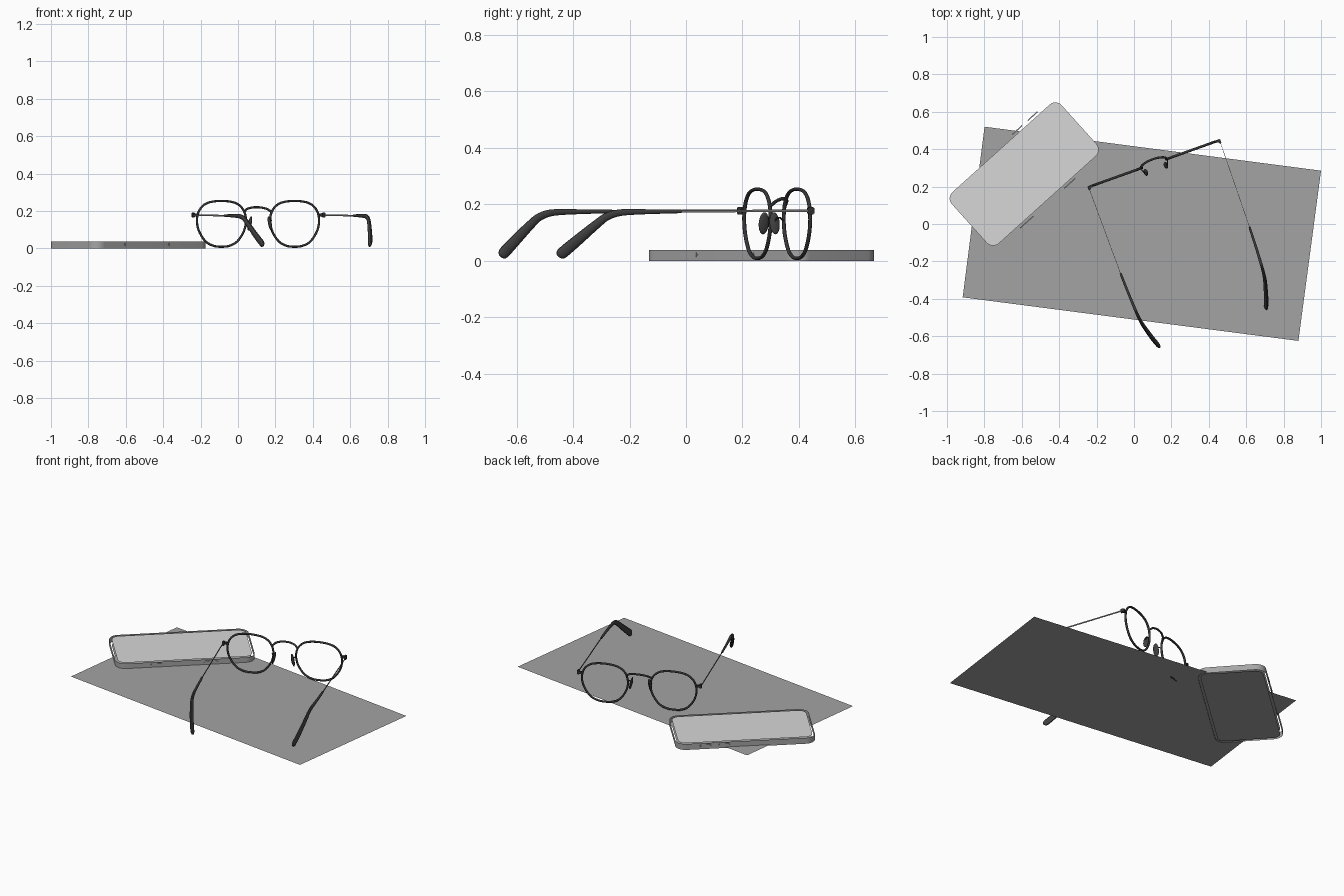
import bpy, bmesh, math
from mathutils import Vector, Matrix

if "Cube" in bpy.data.objects:
    bpy.data.objects.remove(bpy.data.objects["Cube"])


def material(name, r, g=None, b=None):
    m = bpy.data.materials.new(name)
    m.diffuse_color = (r, g or r, b or r, 1)
    m.use_nodes = True
    m.node_tree.nodes["Principled BSDF"].inputs["Base Color"].default_value = m.diffuse_color
    return m


FRAME = material("dark_frame", 0.035)
TIP = material("dark_tip", 0.05)
WIRE = material("wire_grey", 0.18)
SHEET = material("sheet_grey", 0.37)
BODY = material("phone_body_grey", 0.38)
SCREEN = material("screen_light_grey", 0.68)

GLASSES = Matrix.Translation((0.107, 0.323, 0)) @ Matrix.Rotation(math.radians(19.7), 4, 'Z')
PHONE = Matrix.Translation((-0.587, 0.267, 0)) @ Matrix.Rotation(math.radians(42), 4, 'Z')


def finish(name, bm, mat, matrix, mirror=False, smooth=True):
    me = bpy.data.meshes.new(name)
    bm.to_mesh(me)
    bm.free()
    me.materials.append(mat)
    ob = bpy.data.objects.new(name, me)
    bpy.context.collection.objects.link(ob)
    ob.matrix_world = matrix
    if mirror:
        ob.modifiers.new("mirror", 'MIRROR')
    if smooth:
        bpy.ops.object.select_all(action='DESELECT')
        ob.select_set(True)
        bpy.context.view_layer.objects.active = ob
        bpy.ops.object.shade_smooth_by_angle(angle=math.radians(40))
    return ob


def smooth_path(pts, closed, steps):
    # Catmull-Rom through the points; extra components (radii) are blended too
    n = len(pts)
    get = (lambda i: pts[i % n]) if closed else (lambda i: pts[max(0, min(n - 1, i))])
    out = []
    for i in range(n if closed else n - 1):
        p = [get(i + k) for k in (-1, 0, 1, 2)]
        for s in range(steps):
            t = s / steps
            out.append([0.5 * (2 * b + (c - a) * t + (2 * a - 5 * b + 4 * c - d) * t * t
                               + (3 * b - a - 3 * c + d) * t ** 3) for a, b, c, d in zip(*p)])
    if not closed:
        out.append(list(pts[-1]))
    return out


def tube(name, pts, ref, mat, closed=False, steps=5, sides=12, mirror=True):
    # points are (x, y, z, radius along ref, radius across ref)
    path = smooth_path(pts, closed, steps)
    n = len(path)
    bm = bmesh.new()
    rings = []
    for i, p in enumerate(path):
        a = path[(i - 1) % n] if closed else path[max(i - 1, 0)]
        b = path[(i + 1) % n] if closed else path[min(i + 1, n - 1)]
        t = (Vector(b[:3]) - Vector(a[:3])).normalized()
        r = Vector(ref)
        r = (r - t * r.dot(t)).normalized()
        q = t.cross(r)
        ring = []
        for k in range(sides):
            w = 2 * math.pi * (k + 0.5) / sides
            ring.append(bm.verts.new(Vector(p[:3]) + r * p[3] * math.cos(w) + q * p[4] * math.sin(w)))
        rings.append(ring)
    for i in range(n if closed else n - 1):
        A, B = rings[i], rings[(i + 1) % n]
        for k in range(sides):
            j = (k + 1) % sides
            bm.faces.new((A[k], A[j], B[j], B[k]))
    if not closed:
        bm.faces.new(rings[0][::-1])
        bm.faces.new(rings[-1])
    bmesh.ops.recalc_face_normals(bm, faces=bm.faces)
    return finish(name, bm, mat, GLASSES, mirror)


# --- glasses: rims (rounded, slightly tapering outline) ---
half = [(0.078, 0.112), (0.122, 0.078), (0.139, 0.025), (0.129, -0.035), (0.092, -0.092), (0.047, -0.117)]
outline = [(0, 0.1225)] + half + [(0, -0.1225)] + [(-u, z) for u, z in reversed(half)]
tube("lens_rim", [(u - 0.2077, 0, z + 0.1315, 0.007, 0.006) for u, z in outline],
     (0, 1, 0), FRAME, closed=True)

# --- bridge and nose pads ---
arc = [(-0.078, 0, 0.192), (-0.06, 0.014, 0.209), (-0.03, 0.022, 0.218)]
arc += [(0, 0.024, 0.22)] + [(-x, y, z) for x, y, z in reversed(arc)]
tube("bridge", [p + (0.006, 0.006) for p in arc], (0, 1, 0), FRAME, mirror=False)
tube("nose_pad_arm", [p + (0.003, 0.003) for p in
     [(-0.072, -0.002, 0.14), (-0.072, -0.014, 0.152), (-0.066, -0.026, 0.15), (-0.058, -0.03, 0.136)]],
     (1, 0, 0), FRAME, sides=8)
bm = bmesh.new()
bmesh.ops.create_uvsphere(bm, u_segments=16, v_segments=10, radius=1, matrix=(
    Matrix.Translation((-0.057, -0.03, 0.133)) @ Matrix.Rotation(math.radians(12), 4, 'Y')
    @ Matrix.Diagonal((0.008, 0.019, 0.04, 1))))
finish("nose_pad", bm, TIP, GLASSES, True)

# --- hinges ---
bm = bmesh.new()
for c, s in (((-0.36, -0.001, 0.178), (0.03, 0.014, 0.016)), ((-0.37, -0.006, 0.178), (0.014, 0.024, 0.026))):
    bmesh.ops.create_cube(bm, size=1, matrix=Matrix.Translation(c) @ Matrix.Diagonal(s + (1,)))
bmesh.ops.bevel(bm, geom=bm.edges[:], offset=0.003, segments=2, affect='EDGES')
finish("hinge", bm, FRAME, GLASSES, True)

# --- temples: thin flat wire and thick curved tip ---
tube("temple_wire", [(-0.372, -0.01, 0.178, 0.0015, 0.006), (-0.366, -0.52, 0.175, 0.0015, 0.006)],
     (1, 0, 0), WIRE, steps=1, sides=4)
tube("temple_tip", [
    (-0.366, -0.497, 0.1755, 0.003, 0.004), (-0.366, -0.502, 0.1755, 0.006, 0.007),
    (-0.362, -0.62, 0.174, 0.007, 0.009), (-0.357, -0.715, 0.171, 0.008, 0.012),
    (-0.352, -0.765, 0.157, 0.009, 0.014), (-0.345, -0.80, 0.132, 0.010, 0.016),
    (-0.325, -0.87, 0.071, 0.011, 0.020), (-0.309, -0.915, 0.031, 0.011, 0.021),
    (-0.304, -0.928, 0.020, 0.008, 0.016), (-0.302, -0.932, 0.016, 0.003, 0.006)],
    (1, 0, 0), TIP)


# --- phone: open side band with inset front and back plates ---
def rounded(inset, r):
    L, W = 0.41 - inset, 0.2 - inset
    pts = []
    for k, (sx, sy) in enumerate(((1, 1), (-1, 1), (-1, -1), (1, -1))):
        for i in range(11):
            w = math.pi / 2 * (k + i / 10)
            pts.append((sx * (L - r) + r * math.cos(w), sy * (W - r) + r * math.sin(w)))
    return pts


H = 0.038
bm = bmesh.new()
low, high = ([bm.verts.new((x, y, z)) for x, y in rounded(0, 0.06)] for z in (0, H))
for i in range(len(low)):
    j = (i + 1) % len(low)
    bm.faces.new((low[i], low[j], high[j], high[i]))
finish("phone_side_band", bm, BODY, PHONE)

for name, z, mat in (("phone_screen", H - 0.001, SCREEN), ("phone_back", 0.001, SHEET)):
    bm = bmesh.new()
    f = bm.faces.new([bm.verts.new((x, y, z)) for x, y in rounded(0.015, 0.046)])
    if z < 0.01:
        f.normal_flip()
    finish(name, bm, mat, PHONE, smooth=False)

# --- phone side buttons ---
bm = bmesh.new()
for s, y, length in ((-0.162, -0.2, 0.095), (0.147, -0.2, 0.08), (0.24, 0.2, 0.07), (0.13, 0.2, 0.07)):
    bmesh.ops.create_cube(bm, size=1, matrix=Matrix.Translation((s, y, 0.022))
                          @ Matrix.Diagonal((length, 0.006, 0.016, 1)))
vertical = [e for e in bm.edges if abs(e.verts[0].co.y - e.verts[1].co.y) > 0.004]
bmesh.ops.bevel(bm, geom=vertical, offset=0.007, segments=4, affect='EDGES')
finish("phone_buttons", bm, BODY, PHONE)

# --- flat sheet underneath ---
bm = bmesh.new()
bm.faces.new([bm.verts.new((x, y, 0.006)) for x, y in
              ((-0.916, -0.392), (0.879, -0.625), (1.0, 0.285), (-0.799, 0.52))])
finish("sheet", bm, SHEET, Matrix(), smooth=False)
